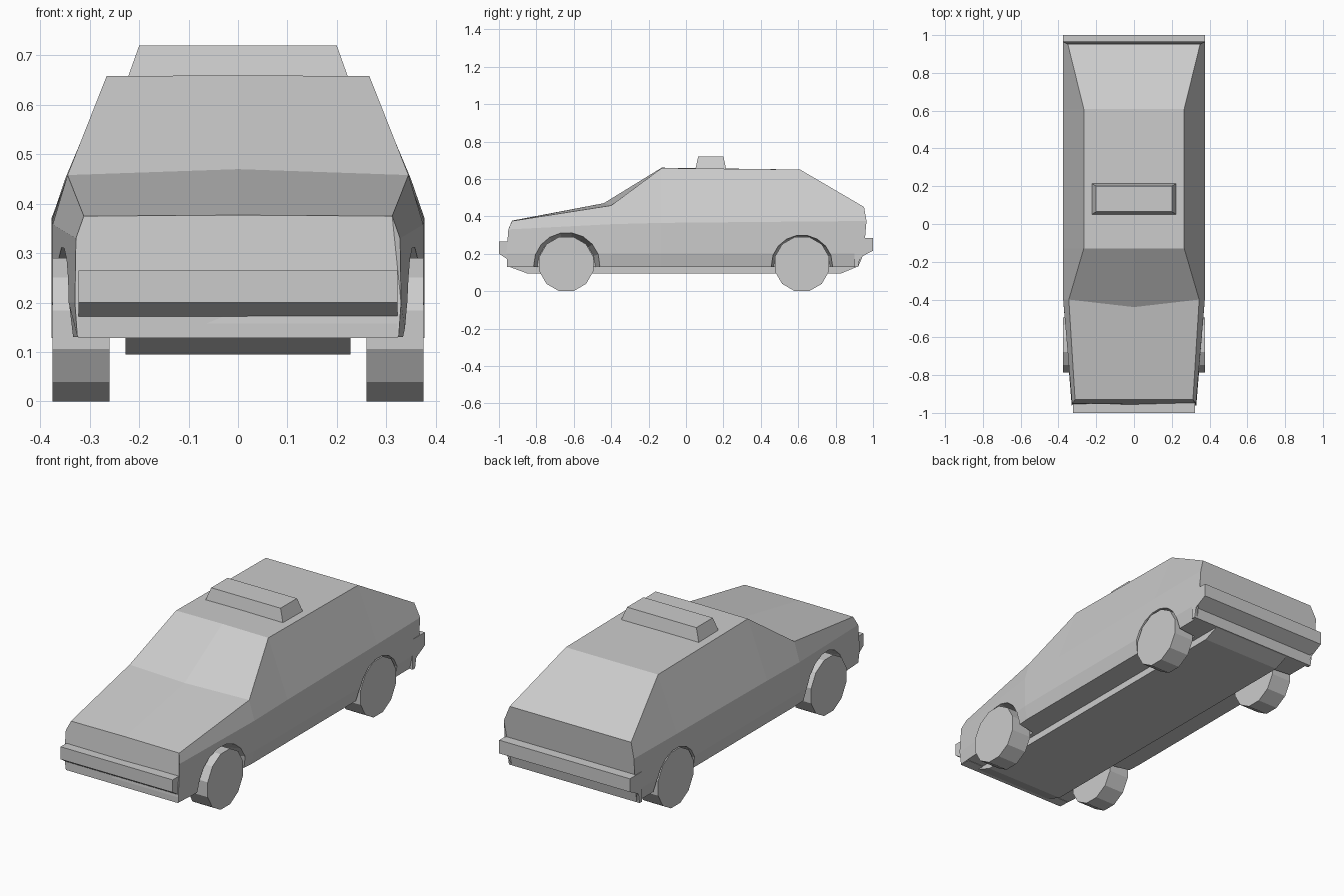
import bpy, bmesh, math
from mathutils import Matrix, Vector

if "Cube" in bpy.data.objects:
    bpy.data.objects.remove(bpy.data.objects["Cube"], do_unlink=True)

GREY = (0.6, 0.6, 0.6, 1)
paint = bpy.data.materials.new("plain_grey")
paint.use_nodes = True
paint.diffuse_color = GREY
paint.node_tree.nodes["Principled BSDF"].inputs["Base Color"].default_value = GREY


def finish(name, bm):
    bmesh.ops.recalc_face_normals(bm, faces=bm.faces)
    mesh = bpy.data.meshes.new(name)
    bm.to_mesh(mesh)
    bm.free()
    mesh.materials.append(paint)
    obj = bpy.data.objects.new(name, mesh)
    bpy.context.collection.objects.link(obj)
    return obj


def loft(name, rings):
    """Skin a list of closed rings and cap both ends."""
    bm = bmesh.new()
    loops = [[bm.verts.new(p) for p in ring] for ring in rings]
    for a, b in zip(loops, loops[1:]):
        for i in range(len(a)):
            j = (i + 1) % len(a)
            bm.faces.new((a[i], a[j], b[j], b[i]))
    bm.faces.new(loops[0])
    bm.faces.new(loops[-1])
    return finish(name, bm)


def bar(name, profile, half):
    """Extrude a (y, z) profile across the car."""
    return loft(name, [[(x, y, z) for y, z in profile] for x in (-half, half)])


def disc(name, sides, r_in, r_out, x_in, x_out, y, z, side):
    """Cylinder or cone along x, flat edge down."""
    turn = math.pi / sides
    rings = []
    for r, x in ((r_in, x_in), (r_out, x_out)):
        rings.append([(side * x, y + r * math.sin(turn * (2 * i + 1)),
                       z + r * math.cos(turn * (2 * i + 1))) for i in range(sides)])
    return loft(name, rings)


# Body stations: underside, lower side, belt, upper edge, then centre line
stations = [
    [(.325, -.955, .13), (.33, -.96, .2), (.328, -.95, .33), (.312, -.93, .375), (0, -.93, .377)],
    [(.36, -.4, .13), (.375, -.4, .2), (.375, -.4, .358), (.345, -.4, .458), (0, -.44, .47)],
    [(.36, -.13, .13), (.377, -.13, .2), (.377, -.13, .365), (.266, -.13, .658), (0, -.13, .66)],
    [(.36, .61, .13), (.377, .61, .2), (.377, .61, .372), (.266, .61, .65), (0, .61, .65)],
    [(.36, .92, .13), (.375, .95, .2), (.375, .965, .375), (.35, .952, .45), (0, .952, .45)],
]
rings = [half + [(-x, y, z) for x, y, z in reversed(half[:-1])] for half in stations]
body = loft("body", rings)

# Wheels and flared wheel arches
axles = (("front", -.64, .155, .2), ("rear", .62, .15, .174))
for label, y, r_in, r_out in axles:
    for side_name, side in (("left", 1), ("right", -1)):
        cutter = disc("arch_cutter", 18, r_in, r_out, .25, .45, y, .135, side)
        cutter.hide_render = True
        mod = body.modifiers.new("arch", 'BOOLEAN')
        mod.operation = 'DIFFERENCE'
        mod.solver = 'EXACT'
        mod.object = cutter
        bpy.context.view_layer.objects.active = body
        bpy.ops.object.modifier_apply(modifier=mod.name)
        bpy.data.objects.remove(cutter, do_unlink=True)
        disc(f"{label}_{side_name}_wheel", 12, .15, .15, .26, .375, y, .145, side)

# Bumpers
bar("front_bumper", [(-.9, .128), (-.957, .128), (-.957, .172), (-1, .2),
                     (-1, .265), (-.9, .265)], .323)
bar("rear_bumper", [(.9, .128), (.92, .128), (.93, .18), (1, .216),
                    (1, .285), (.9, .285)], .377)

# Floor pan
pan = [(-.95, .132), (-.85, .095), (.83, .095), (.92, .132)]
bar("floor_pan", pan, .228)

# Roof box with sloped sides
box_rings = []
for hx, y0, y1, z in ((.225, .05, .215, .65), (.2, .065, .2, .72)):
    box_rings.append([(-hx, y0, z), (hx, y0, z), (hx, y1, z), (-hx, y1, z)])
loft("roof_box", box_rings)
